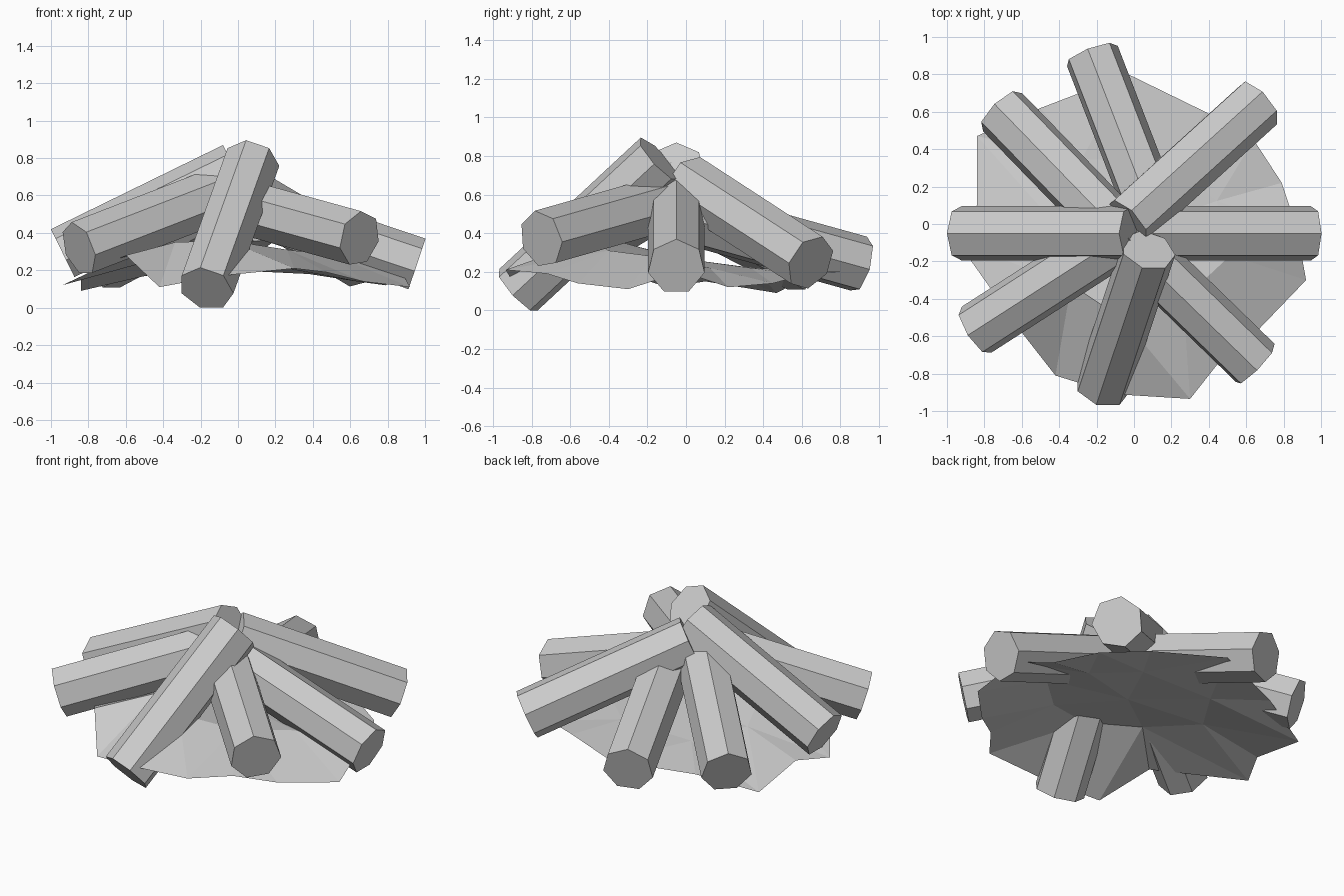
import bpy, bmesh, math
from mathutils import Vector

if "Cube" in bpy.data.objects:
    bpy.data.objects.remove(bpy.data.objects["Cube"])

SIDES, RADIUS = 7, 0.15


def make_object(name, bm):
    bmesh.ops.recalc_face_normals(bm, faces=bm.faces[:])
    mesh = bpy.data.meshes.new(name)
    bm.to_mesh(mesh)
    bm.free()
    obj = bpy.data.objects.new(name, mesh)
    bpy.context.collection.objects.link(obj)
    return obj


def log(name, outer, inner, roll=0):
    """Seven-sided prism between two points, one ridge facing up."""
    a, b = Vector(outer), Vector(inner)
    d = (a - b).normalized()
    right = d.cross(Vector((0, 0, 1))).normalized()
    up = right.cross(d)
    bm = bmesh.new()
    rings = []
    for p in (a, b):
        ring = []
        for i in range(SIDES):
            t = math.radians(roll) + i * math.tau / SIDES
            ring.append(bm.verts.new(p + RADIUS * (right * math.sin(t) + up * math.cos(t))))
        rings.append(ring)
        bm.faces.new(ring)
    for i in range(SIDES):
        j = (i + 1) % SIDES
        bm.faces.new((rings[0][i], rings[0][j], rings[1][j], rings[1][i]))
    return make_object(name, bm)


# Leaning logs: outer end, inner end, roll in degrees
log("log_right", (.955, -.05, .227), (-.02, -.05, .555))
log("log_left", (-.934, -.05, .285), (-.014, -.05, .735))
log("log_back_left", (-.71, .605, .235), (-.04, -.085, .59))
log("log_back", (-.227, .905, .237), (.125, -.005, .49), -3)
log("log_back_right", (.665, .645, .247), (-.035, .01, .66), -12)
log("log_front_left", (-.85, -.57, .315), (-.01, -.03, .64))
log("log_front_right", (.65, -.75, .37), (-.075, -.045, .57), 7)
log("log_front", (-.17, -.873, .102), (.075, -.14, .783))

# Crumpled ash sheet under the logs: irregular rim, flat back, raised front
rim = [(.92, -.3, .11), (.87, -.02, .2), (.79, .22, .12), (.64, .45, .14),
       (.38, .6, .18), (-.03, .8, .2), (-.5, .62, .17), (-.84, .47, .09),
       (-.84, .1, .15), (-.94, -.1, .12), (-.6, -.58, .28), (-.42, -.81, .11),
       (-.1, -.91, .17), (.3, -.935, .21), (.47, -.72, .19), (.67, -.56, .14)]
mid_z = [.28, .22, .22, .22, .25, .35, .36, .31]
bm = bmesh.new()
outer = [bm.verts.new(p) for p in rim]
mid = [bm.verts.new((x * .56, y * .56, h)) for (x, y, z), h in zip(rim[::2], mid_z)]
peak = bm.verts.new((.02, -.03, .27))
n = len(mid)
for i in range(n):
    j = (i + 1) % n
    o0, o1, o2 = outer[2 * i], outer[2 * i + 1], outer[(2 * i + 2) % len(outer)]
    bm.faces.new((mid[i], o0, o1))
    bm.faces.new((mid[i], o1, mid[j]))
    bm.faces.new((mid[j], o1, o2))
    bm.faces.new((peak, mid[i], mid[j]))
make_object("ash_bed", bm)
